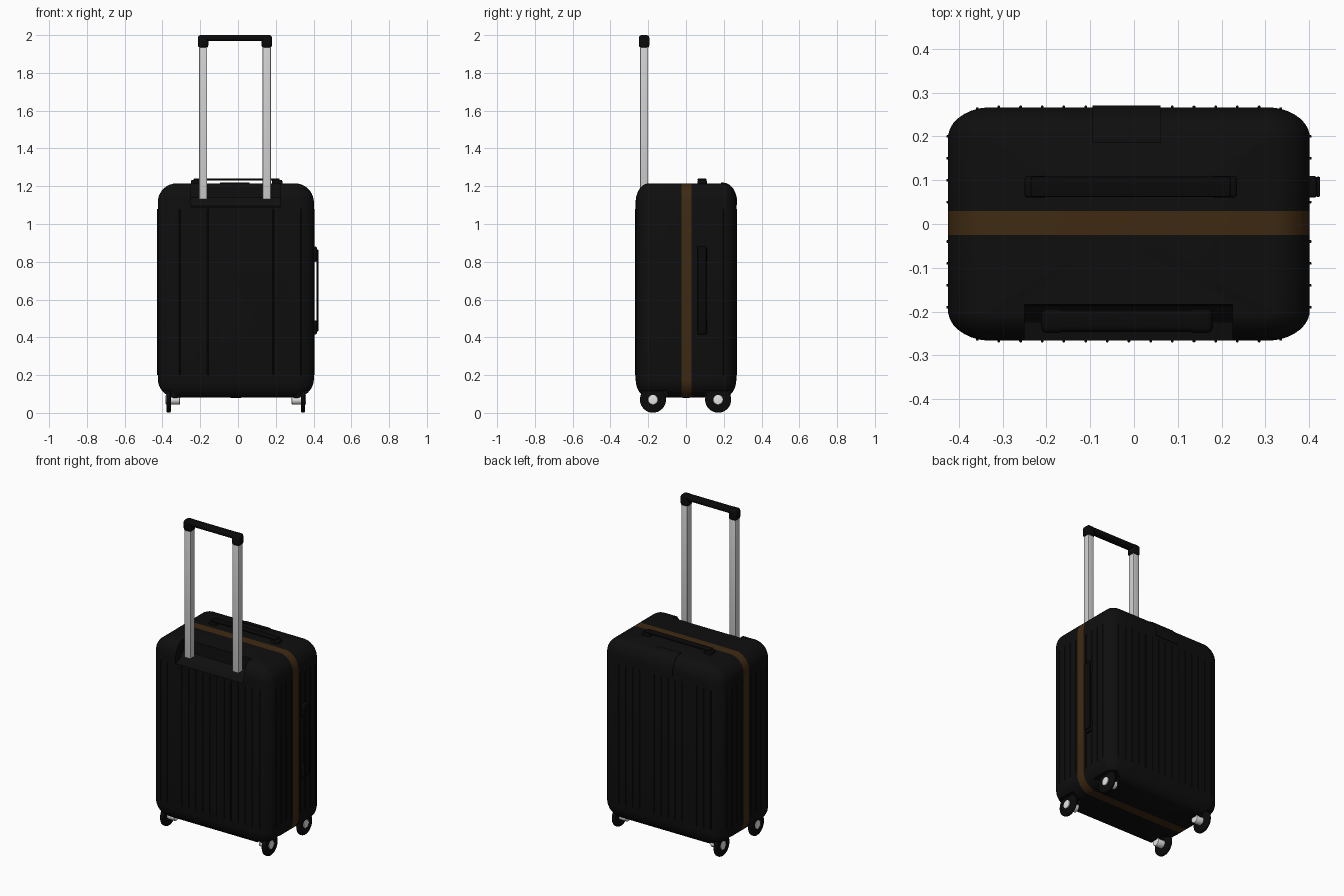
import bpy, bmesh, math
from mathutils import Vector

if "Cube" in bpy.data.objects:
    bpy.data.objects.remove(bpy.data.objects["Cube"])


def material(name, rgb):
    m = bpy.data.materials.new(name)
    m.use_nodes = True
    m.diffuse_color = (*rgb, 1)
    m.node_tree.nodes["Principled BSDF"].inputs["Base Color"].default_value = (*rgb, 1)
    return m


BLACK = material("shell black", (0.0045, 0.0045, 0.0045))
TRIM = material("trim black", (0.003, 0.003, 0.003))
BROWN = material("zip brown", (0.05, 0.023, 0.006))
METAL = material("pole silver", (0.65, 0.65, 0.65))
HUB = material("hub white", (0.8, 0.8, 0.8))

CENTRE = Vector((-0.0115, 0, 0.6475))
HALF = Vector((0.4135, 0.267, 0.5675))
ROUND = Vector((0.1, 0.07, 0.1))


def finish(name, bm, mats, smooth=True):
    bmesh.ops.recalc_face_normals(bm, faces=bm.faces)
    me = bpy.data.meshes.new(name)
    bm.to_mesh(me)
    bm.free()
    ob = bpy.data.objects.new(name, me)
    bpy.context.collection.objects.link(ob)
    for m in mats:
        me.materials.append(m)
    bpy.ops.object.select_all(action="DESELECT")
    ob.select_set(True)
    bpy.context.view_layer.objects.active = ob
    if smooth:
        bpy.ops.object.shade_smooth_by_angle(angle=math.radians(35))
    return ob


def box(name, x, y, z, mat, bevel=0.0):
    bm = bmesh.new()
    bmesh.ops.create_cube(bm, size=1)
    for v in bm.verts:
        v.co = [(a + b) / 2 + c * (b - a) for (a, b), c in zip((x, y, z), v.co)]
    if bevel:
        bmesh.ops.bevel(bm, geom=bm.edges[:], offset=bevel, segments=3,
                        profile=0.5, affect="EDGES")
    return finish(name, bm, [mat])


def cylinder(name, centre, radius, depth, axis, mat, bevel=0.0):
    bm = bmesh.new()
    bmesh.ops.create_cone(bm, cap_ends=True, segments=32, radius1=radius,
                          radius2=radius, depth=depth)
    if bevel:
        rims = [e for e in bm.edges if abs(e.verts[0].co.z - e.verts[1].co.z) < 1e-5]
        bmesh.ops.bevel(bm, geom=rims, offset=bevel, segments=3, profile=0.5,
                        affect="EDGES")
    turn = Vector((0, 0, 1)).rotation_difference(Vector(axis)).to_matrix()
    for v in bm.verts:
        v.co = turn @ v.co + Vector(centre)
    return finish(name, bm, [mat])


def extrude_profile(name, points, x0, x1, mat):
    # extrude a side profile of (y, z) points along x
    bm = bmesh.new()
    face = bm.faces.new([bm.verts.new((x0, y, z)) for y, z in points])
    moved = bmesh.ops.extrude_face_region(bm, geom=[face])["geom"]
    bmesh.ops.translate(bm, vec=(x1 - x0, 0, 0),
                        verts=[g for g in moved if isinstance(g, bmesh.types.BMVert)])
    return finish(name, bm, [mat], False)


def cut(target, cutter):
    cutter.hide_render = True
    mod = target.modifiers.new("cut", "BOOLEAN")
    mod.operation, mod.object, mod.solver = "DIFFERENCE", cutter, "EXACT"
    bpy.context.view_layer.objects.active = target
    bpy.ops.object.modifier_apply(modifier=mod.name)
    bpy.data.objects.remove(cutter)


# shell: a sphere pulled apart into a rounded box, with the zip band cut in
bm = bmesh.new()
bmesh.ops.create_uvsphere(bm, u_segments=32, v_segments=17, radius=1)
turn = math.pi / 32
for v in bm.verts:
    x, y, z = v.co
    p = (x * math.cos(turn) - y * math.sin(turn), x * math.sin(turn) + y * math.cos(turn), z)
    v.co = [c + (math.copysign(h - r, q) if abs(q) > 1e-4 else 0) + q * r
            for c, h, r, q in zip(CENTRE, HALF, ROUND, p)]
for y in (-0.025, 0.03):
    bmesh.ops.bisect_plane(bm, geom=bm.verts[:] + bm.edges[:] + bm.faces[:],
                           plane_co=(0, y, 0), plane_no=(0, 1, 0))
for f in bm.faces:
    f.material_index = int(-0.025 < f.calc_center_median().y < 0.03)
shell = finish("shell", bm, [BLACK, BROWN])

# recess for the pull handle, and wheel wells
cut(shell, extrude_profile("handle_cutter", [(-0.3, 1.08), (-0.225, 1.1), (-0.187, 1.14),
                           (-0.18, 1.3), (-0.3, 1.3)], -0.25, 0.225, BLACK))
WHEELS = [(side, y) for side in (-1, 1) for y in (-0.175, 0.17)]
for side, y in WHEELS:
    cut(shell, cylinder("well_cutter", (CENTRE.x + side * 0.37, y, 0.06), 0.08, 0.11,
                        (0, 0, 1), BLACK))
bpy.context.view_layer.objects.active = shell
shell.select_set(True)
bpy.ops.object.shade_smooth_by_angle(angle=math.radians(35))


# vertical ribs on the four walls, following the rounded corners
def wall(offset, along, across):
    t = max(0, abs(offset) - HALF[along] + ROUND[along]) / ROUND[along]
    return HALF[across] - ROUND[across] * (1 - math.sqrt(max(0, 1 - t * t)))


def rib(name, x, y):
    box(name, (x - 0.003, x + 0.003), (y - 0.003, y + 0.003), (0.2, 1.08), BLACK, 0.0015)


for side in (-1, 1):
    for i in range(-7, 8):
        rib("front_rib" if side < 0 else "back_rib", CENTRE.x + i * 0.0495,
            side * wall(i * 0.0495, 0, 1))
    for y in (-0.19, -0.14, -0.09, -0.04, 0.05, 0.1, 0.15, 0.2):
        rib("side_rib", CENTRE.x + side * wall(y, 1, 0), y)

# telescopic pull handle
for x0, x1 in ((-0.206, -0.163), (0.131, 0.174)):
    box("pole", (x0, x1), (-0.243, -0.2), (1.13, 1.95), METAL, 0.004)
    box("grip_end", (x0 - 0.006, x1 + 0.006), (-0.249, -0.194), (1.932, 2.0), TRIM, 0.014)
box("grip_bar", (-0.2, 0.168), (-0.247, -0.196), (1.968, 2.0), TRIM, 0.014)

# carry handles on the top and on the left side
for x0, x1 in ((-0.25, -0.2), (0.18, 0.235)):
    box("top_handle_mount", (x0, x1), (0.06, 0.11), (1.2, 1.234), TRIM, 0.008)
box("top_handle_strap", (-0.235, 0.22), (0.062, 0.108), (1.231, 1.24), TRIM, 0.003)
for z0, z1 in ((0.415, 0.49), (0.8, 0.88)):
    box("side_handle_mount", (0.39, 0.418), (0.06, 0.11), (z0, z1), TRIM, 0.008)
box("side_handle_strap", (0.416, 0.425), (0.062, 0.108), (0.43, 0.865), TRIM, 0.003)

# lock plate wrapping the upper back edge
plate = []
for grow in (0.004, -0.004):
    ring = [(0.267 + grow, 1.1)]
    for i in range(7):
        a = math.pi / 2 * i / 6
        ring.append((0.197 + (0.07 + grow) * math.cos(a), 1.115 + (0.1 + grow) * math.sin(a)))
    ring.append((0.185, 1.215 + grow))
    plate += ring if grow > 0 else ring[::-1]
extrude_profile("lock_plate", plate, -0.095, 0.06, BLACK)

# wheels
for side, y in WHEELS:
    x = CENTRE.x + side * 0.3555
    cylinder("tyre", (x, y, 0.07), 0.069, 0.022, (1, 0, 0), TRIM, 0.007)
    cylinder("hub", (x - side * 0.022, y, 0.07), 0.026, 0.075, (1, 0, 0), HUB, 0.003)
    cylinder("caster_housing", (x - side * 0.035, y, 0.105), 0.03, 0.05, (0, 0, 1), TRIM, 0.004)
